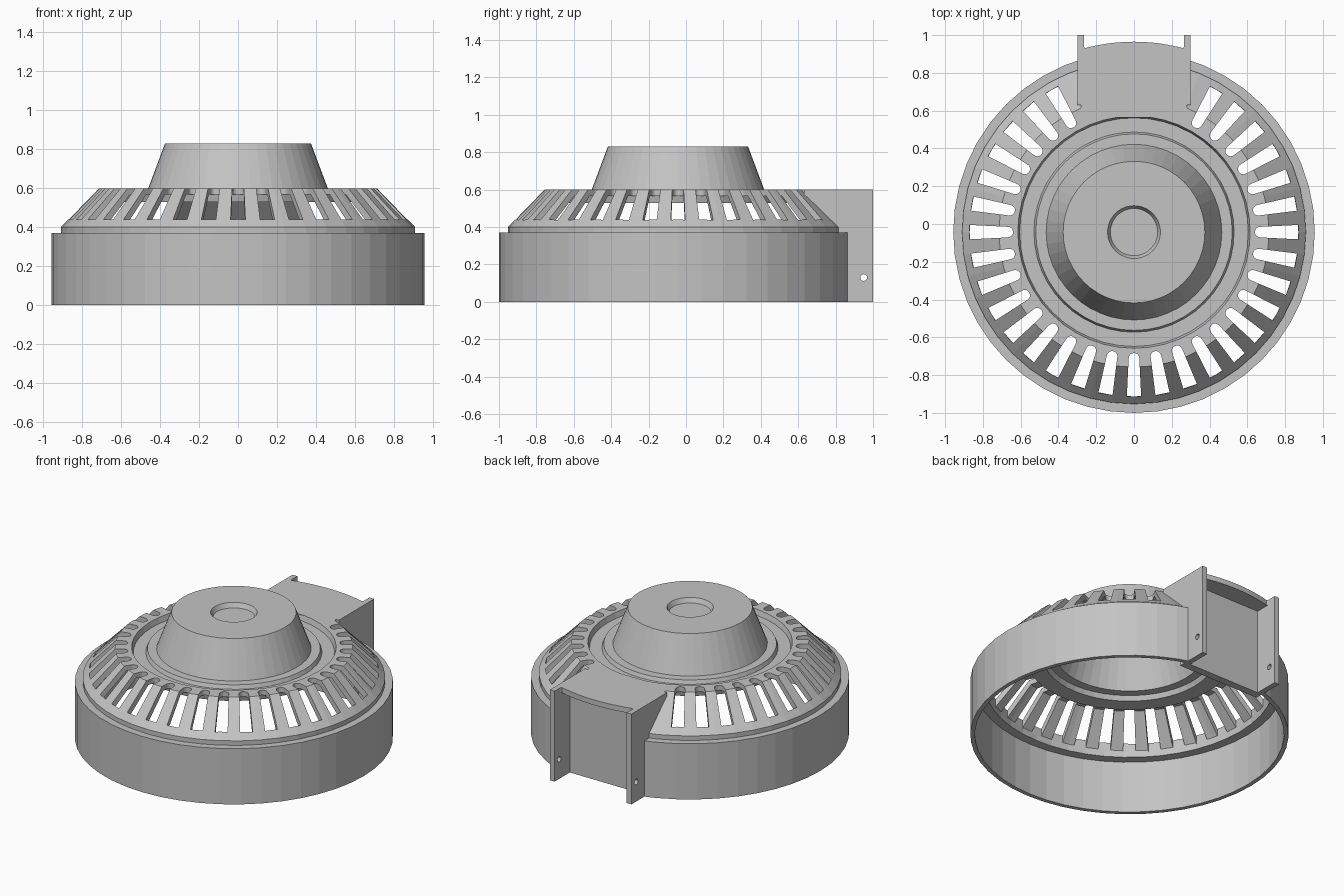
import bpy
import bmesh
from math import sin, cos, pi, radians, sqrt
from mathutils import Matrix, Vector

if "Cube" in bpy.data.objects:
    bpy.data.objects.remove(bpy.data.objects["Cube"])

CY = -0.043      # y of the round body's axis
SEGMENTS = 48
TOP = 0.60       # height of the flat vent rim

grey = bpy.data.materials.new("plain grey")
grey.use_nodes = True
grey.diffuse_color = (0.55, 0.55, 0.55, 1)
grey.node_tree.nodes["Principled BSDF"].inputs["Base Color"].default_value = grey.diffuse_color


def finish(name, bm):
    """Turn a bmesh into a flat shaded grey object."""
    bmesh.ops.recalc_face_normals(bm, faces=bm.faces)
    mesh = bpy.data.meshes.new(name)
    bm.to_mesh(mesh)
    bm.free()
    mesh.materials.append(grey)
    obj = bpy.data.objects.new(name, mesh)
    bpy.context.collection.objects.link(obj)
    return obj


def revolve(name, profile):
    """Spin a closed (radius, height) profile about the body axis."""
    bm = bmesh.new()
    verts = [bm.verts.new((r, CY, z)) for r, z in profile]
    edges = [bm.edges.new((verts[i - 1], v)) for i, v in enumerate(verts)
             if profile[i - 1][0] + profile[i][0] > 0]
    bmesh.ops.spin(bm, geom=verts + edges, cent=(0, CY, 0), axis=(0, 0, 1),
                   angle=2 * pi, steps=SEGMENTS)
    bmesh.ops.remove_doubles(bm, verts=bm.verts, dist=1e-4)
    return finish(name, bm)


def prism(bm, outline, direction):
    """Extrude a 3D outline along a direction into a closed solid."""
    face = bm.faces.new([bm.verts.new(p) for p in outline])
    out = bmesh.ops.extrude_face_region(bm, geom=[face], use_keep_orig=True)
    moved = [g for g in out["geom"] if isinstance(g, bmesh.types.BMVert)]
    bmesh.ops.translate(bm, verts=moved, vec=direction)


def block(bm, low, high):
    (x0, y0, z0), (x1, y1, z1) = low, high
    prism(bm, [(x0, y0, z0), (x1, y0, z0), (x1, y1, z0), (x0, y1, z0)], (0, 0, z1 - z0))


def cut(target, bm):
    """Subtract the solids in a bmesh from the target."""
    cutter = finish("cutter", bm)
    cutter.hide_render = True
    mod = target.modifiers.new("cut", "BOOLEAN")
    mod.operation = "DIFFERENCE"
    mod.solver = "EXACT"
    mod.object = cutter
    bpy.context.view_layer.objects.active = target
    bpy.ops.object.modifier_apply(modifier=mod.name)
    bpy.data.objects.remove(cutter)


# Round housing: skirt, sloped vent, groove, raised hub and shallow hub recess
housing = revolve("vented_housing", [
    (0.957, 0), (0.957, 0.37), (0.91, 0.37), (0.91, 0.40), (0.715, TOP),
    (0.615, TOP), (0.605, 0.565), (0.53, 0.565), (0.52, 0.59), (0.465, 0.59),
    (0.375, 0.83), (0.14, 0.83), (0.125, 0.80), (0, 0.80),
    (0, 0.77), (0.365, 0.77), (0.445, 0.56), (0.50, 0.56), (0.515, 0.53),
    (0.62, 0.53), (0.63, 0.567), (0.70, 0.567), (0.87, 0.39), (0.87, 0.345),
    (0.93, 0.345), (0.93, 0)])

# Tapered radial slots with a rounded inner end, skipping the outlet side
slots = bmesh.new()
shape = [(0.87, -0.038), (0.87, 0.038)]
shape += [(0.668 + 0.028 * cos(a), 0.028 * sin(a))
          for a in (pi / 2 + i * pi / 8 for i in range(9))]
for i in range(36):
    angle = i * 10
    if abs(angle - 90) < 25:
        continue
    turn = Matrix.Translation((0, CY, 0)) @ Matrix.Rotation(radians(angle), 4, "Z")
    prism(slots, [turn @ Vector((x, y, 0.38)) for x, y in shape], (0, 0, 0.4))
cut(housing, slots)

# Opening in the skirt behind the outlet panel
opening = bmesh.new()
block(opening, (-0.28, 0.81, -0.1), (0.28, 1.1, 0.59))
cut(housing, opening)

# Outlet side cheeks, each with a small screw hole
cheek = [(0.63, TOP), (0.63, 0.57), (0.79, 0.40), (0.79, 0), (1, 0), (1, TOP)]
for side, x in (("left", 0.265), ("right", -0.30)):
    bm = bmesh.new()
    prism(bm, [(x, y, z) for y, z in cheek], (0.035, 0, 0))
    wall = finish(side + "_cheek", bm)
    hole = bmesh.new()
    ring = [2 * pi * i / 16 for i in range(16)]
    prism(hole, [(x - 0.05, 0.95 + 0.018 * cos(a), 0.13 + 0.018 * sin(a)) for a in ring],
          (0.14, 0, 0))
    cut(wall, hole)

# Outlet roof with a bowed rear edge filleted into the cheeks
roof = bmesh.new()
bow = [(0.26 - 0.52 * i / 12) for i in range(13)]
rear = [(x, CY + sqrt(1.008 ** 2 - x * x)) for x in bow]
outline = [(-0.165, 0.565), (0.165, 0.565), (0.28, 0.60), (0.28, 0.96)]
outline += rear + [(-0.28, 0.96), (-0.28, 0.60)]
prism(roof, [(x, y, 0.565) for x, y in outline], (0, 0, TOP - 0.565))
finish("outlet_roof", roof)

# Recessed flat panel between the cheeks
panel = bmesh.new()
block(panel, (-0.27, 0.79, 0), (0.27, 0.84, 0.58))
finish("outlet_panel", panel)
